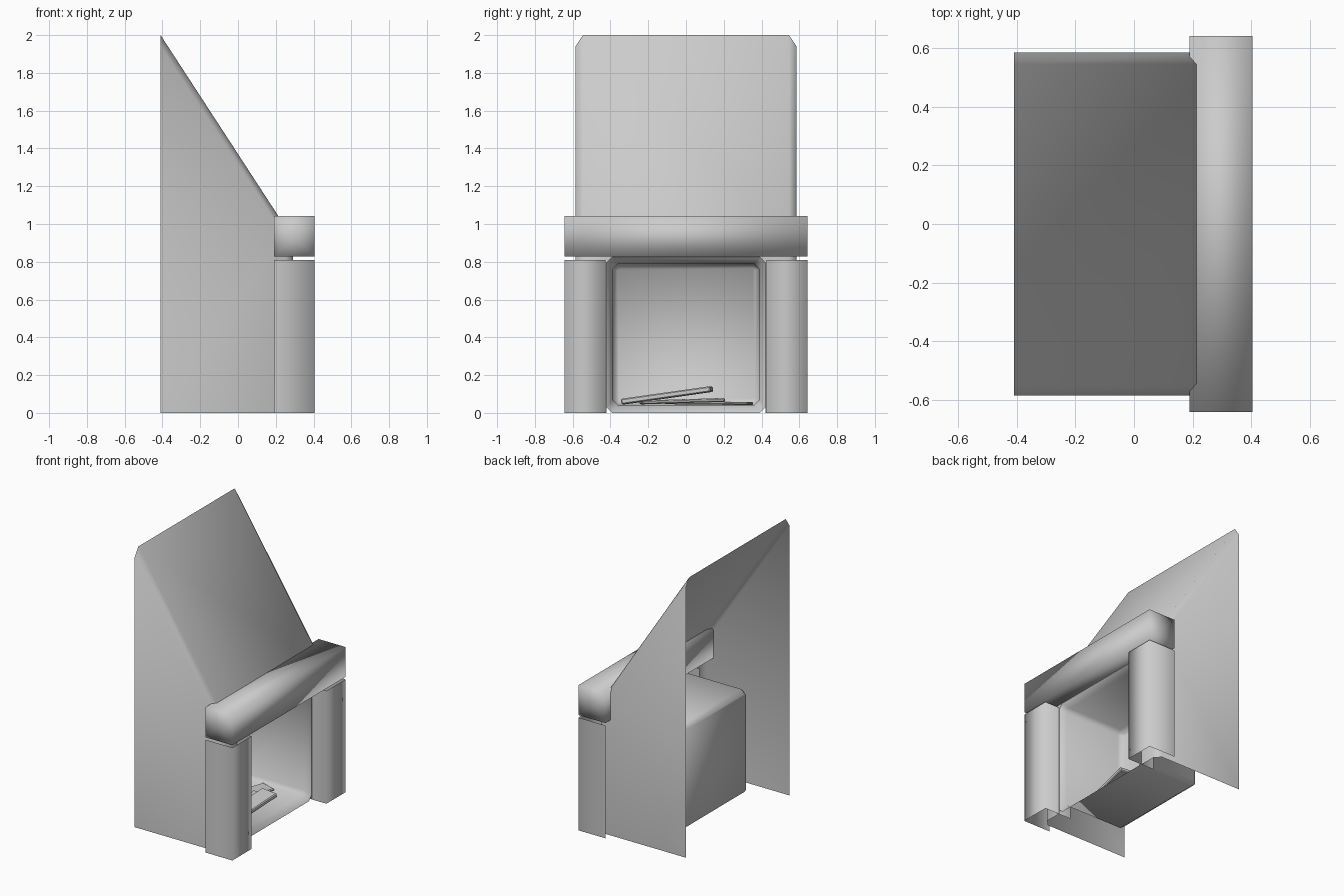
import bpy, bmesh, math
from mathutils import Matrix, Vector

if "Cube" in bpy.data.objects:
    bpy.data.objects.remove(bpy.data.objects["Cube"])


def finish(name, bm, smooth=True):
    bmesh.ops.remove_doubles(bm, verts=bm.verts, dist=1e-5)
    bmesh.ops.recalc_face_normals(bm, faces=bm.faces)
    for f in bm.faces:
        f.smooth = smooth
    me = bpy.data.meshes.new(name)
    bm.to_mesh(me)
    bm.free()
    ob = bpy.data.objects.new(name, me)
    bpy.context.collection.objects.link(ob)
    return ob


def face(bm, pts):
    return bm.faces.new([bm.verts.new(p) for p in pts])


def opening(x, w, z0, z1, c):
    """Rectangle with cut corners, in the plane at x."""
    yz = [(-w, z0 + c), (-w, z1 - c), (-w + c, z1), (w - c, z1),
          (w, z1 - c), (w, z0 + c), (w - c, z0), (-w + c, z0)]
    return [(x, y, z) for y, z in yz]


# Hood and surround: slope, front wall with opening, chamfers, side walls; back is open
bm = bmesh.new()
inner = [(-.41, 2.0), (.29, .925), (.29, 0)]
outer = [(-.41, 1.94), (.25, .93), (.25, 0)]
W, P = .586, .546
face(bm, [(-.41, -P, 2), (.29, -P, .925), (.29, P, .925), (-.41, P, 2)])
face(bm, [(.29, -P, 0), (.29, -P, .925), (.29, P, .925), (.29, P, 0),
          (.29, .42, 0), (.29, .42, .795), (.29, .39, .825),
          (.29, -.39, .825), (.29, -.42, .795), (.29, -.42, 0)])
for s in (-1, 1):
    face(bm, [(-.41, s * W, 0)] + [(x, s * W, z) for x, z in outer])
    for i in range(2):
        face(bm, [(inner[i][0], s * P, inner[i][1]), (inner[i + 1][0], s * P, inner[i + 1][1]),
                  (outer[i + 1][0], s * W, outer[i + 1][1]), (outer[i][0], s * W, outer[i][1])])
finish("hood_and_surround", bm)

# Firebox: bevelled open shell behind the opening
bm = bmesh.new()
loops = [opening(.29, .42, 0, .825, .03), opening(.25, .39, .04, .79, .03),
         opening(-.185, .39, .04, .79, .03), opening(-.22, .365, .065, .765, .01)]
for a, b in zip(loops, loops[1:]):
    for i in range(8):
        j = (i + 1) % 8
        face(bm, [a[i], a[j], b[j], b[i]])
face(bm, loops[-1])
finish("firebox", bm)

# Columns: three-sided, open toward the wall
for side, s in (("left", -1), ("right", 1)):
    bm = bmesh.new()
    path = [(.19, .425), (.405, .425), (.405, .642), (.19, .642)]
    for (x0, y0), (x1, y1) in zip(path, path[1:]):
        face(bm, [(x0, s * y0, 0), (x1, s * y1, 0), (x1, s * y1, .81), (x0, s * y0, .81)])
    finish(side + "_column", bm)

# Mantel beam with fanned ends
bm = bmesh.new()
bmesh.ops.create_cube(bm, size=1, matrix=Matrix.Translation((.2975, 0, .935))
                      @ Matrix.Diagonal((.215, 1.284, .215, 1)))
bm.normal_update()
bmesh.ops.poke(bm, faces=[f for f in bm.faces if abs(f.normal.y) > .9])
finish("mantel_beam", bm)

# Wood pieces lying on the hearth: centre, size, yaw, tilt
woods = [((.13, -.10, .093), (.13, .48, .03), -.12, .14),
         ((.08, -.02, .062), (.12, .44, .02), .15, .03),
         ((-.06, .12, .052), (.12, .46, .016), -.3, -.01)]
for n, (c, size, yaw, tilt) in enumerate(woods):
    bm = bmesh.new()
    m = (Matrix.Translation(c) @ Matrix.Rotation(yaw, 4, 'Z')
         @ Matrix.Rotation(tilt, 4, 'X') @ Matrix.Diagonal((*size, 1)))
    bmesh.ops.create_cube(bm, size=1, matrix=m)
    bmesh.ops.bevel(bm, geom=bm.edges[:], offset=.006, segments=1, affect='EDGES')
    finish("wood_piece_%d" % (n + 1), bm, smooth=False)
